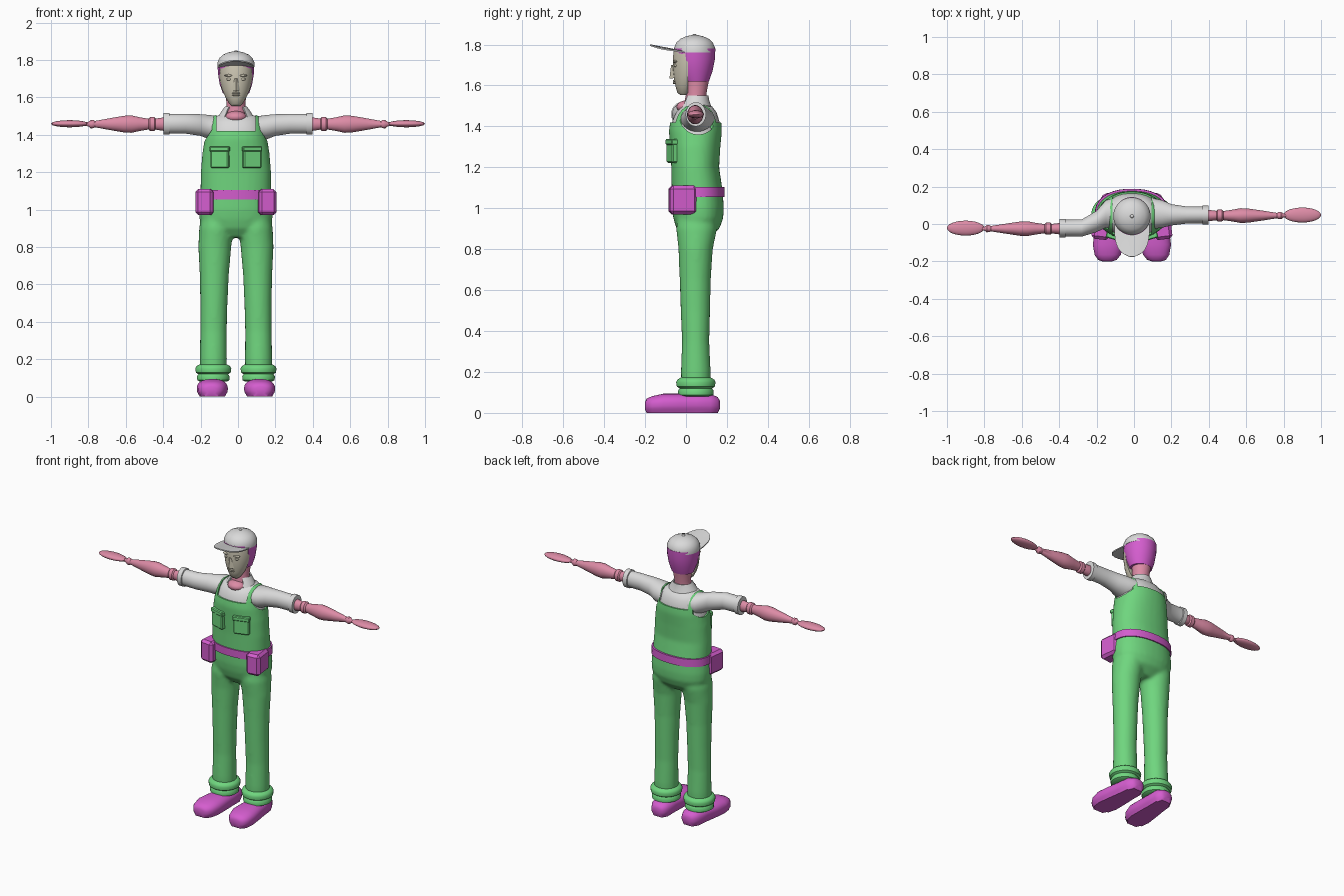
import bpy, bmesh, math
from mathutils import Vector, Matrix

cube = bpy.data.objects.get("Cube")
if cube:
    bpy.data.objects.remove(cube)

CX = -0.011  # body centre line


def material(name, *rgb):
    m = bpy.data.materials.new(name)
    m.use_nodes = True
    m.diffuse_color = (*rgb, 1)
    m.node_tree.nodes["Principled BSDF"].inputs["Base Color"].default_value = (*rgb, 1)
    return m


GREEN = material("overall green", 0.16, 0.67, 0.21)
PURPLE = material("purple", 0.66, 0.11, 0.62)
WHITE = material("shirt white", 0.70, 0.70, 0.70)
PINK = material("skin pink", 0.72, 0.26, 0.38)
FACE = material("face beige", 0.62, 0.58, 0.46)


def activate(ob):
    bpy.ops.object.select_all(action='DESELECT')
    ob.select_set(True)
    bpy.context.view_layer.objects.active = ob


def finish(ob, angle=40):
    """Apply the modifiers and smooth all but the sharp edges."""
    activate(ob)
    for m in list(ob.modifiers):
        bpy.ops.object.modifier_apply(modifier=m.name)
    bpy.ops.object.shade_smooth_by_angle(angle=math.radians(angle))
    return ob


def make(name, bm, mat):
    bmesh.ops.recalc_face_normals(bm, faces=bm.faces)
    me = bpy.data.meshes.new(name)
    bm.to_mesh(me)
    bm.free()
    me.materials.append(mat)
    ob = bpy.data.objects.new(name, me)
    bpy.context.collection.objects.link(ob)
    return ob


def add_loft(bm, rings, axis='Z', n=32, power=2.0, caps=True, gap=0):
    """Skin superellipse rings (x, y, z, ra, rb) set across an axis."""
    u, v = {'X': (1, 2), 'Y': (0, 2), 'Z': (0, 1)}[axis]
    loops = []
    for x, y, z, ra, rb in rings:
        loop = []
        for i in range(n):
            a = math.tau * (i + 0.5) / n - math.pi / 2
            c, s = math.cos(a), math.sin(a)
            p = Vector((x, y, z))
            p[u] += ra * math.copysign(abs(c) ** (2 / power), c)
            p[v] += rb * math.copysign(abs(s) ** (2 / power), s)
            loop.append(bm.verts.new(p))
        loops.append(loop)
    for a, b in zip(loops, loops[1:]):
        for i in range(gap, n - 1 - gap if gap else n):
            j = (i + 1) % n
            bm.faces.new((a[i], a[j], b[j], b[i]))
    if caps:
        bm.faces.new(loops[0])
        bm.faces.new(loops[-1])


def loft(name, mat, rings, **kw):
    bm = bmesh.new()
    add_loft(bm, rings, **kw)
    return make(name, bm, mat)


def ball(name, mat, loc, size, n=20):
    bm = bmesh.new()
    bmesh.ops.create_uvsphere(bm, u_segments=n, v_segments=n // 2 + 2, radius=1,
                              matrix=Matrix.LocRotScale(Vector(loc), None, Vector(size)))
    return make(name, bm, mat)


def box(name, mat, loc, size, turn=0, bevel=0.0):
    bm = bmesh.new()
    rot = Matrix.Rotation(turn, 3, 'Z')
    bmesh.ops.create_cube(bm, size=1, matrix=Matrix.LocRotScale(Vector(loc), rot, Vector(size)))
    if bevel:
        bmesh.ops.bevel(bm, geom=bm.edges[:], offset=bevel, segments=1, affect='EDGES')
    return make(name, bm, mat)


def cut(ob, cutters):
    for c in cutters:
        c.hide_render = True
        m = ob.modifiers.new("cut", 'BOOLEAN')
        m.operation, m.solver, m.object = 'DIFFERENCE', 'EXACT', c
    finish(ob)
    for c in cutters:
        bpy.data.objects.remove(c)


# Overalls: trunk and two legs fused into one smooth skin
trunk = [(0.85, .05, .09, .06), (.9, .058, .175, .105), (.95, .06, .196, .122), (1, .058, .198, .127),
         (1.08, .055, .19, .125), (1.2, .045, .188, .117), (1.3, .045, .18, .123),
         (1.38, .046, .167, .13), (1.43, .048, .156, .124), (1.47, .05, .145, .11),
         (1.5, .053, .125, .085), (1.512, .053, .09, .055)]
leg = [(.1, .121, .048, .071, .07), (.2, .121, .048, .073, .073), (.35, .12, .047, .071, .067),
       (.5, .118, .046, .073, .072), (.65, .116, .045, .078, .076), (.8, .113, .047, .088, .084),
       (.9, .105, .052, .092, .1), (1, .1, .055, .08, .09)]
bm = bmesh.new()
add_loft(bm, [(CX, y, z, a, b) for z, y, a, b in trunk], power=2.25)
for s in (-1, 1):
    add_loft(bm, [(CX + s * x, y, z, a, b) for z, x, y, a, b in leg])
overalls = make("overalls", bm, GREEN)
r = overalls.modifiers.new("fuse", 'REMESH')
r.mode, r.voxel_size = 'VOXEL', 0.011
sm = overalls.modifiers.new("soften", 'SMOOTH')
sm.factor, sm.iterations = 0.5, 6
cutters = [box("bib_cutter", GREEN, (CX, .05, 1.57), (.21, .6, .3))]
for s in (-1, 1):
    cutters.append(loft("armhole_cutter", GREEN, [(CX + s * x, .06, 1.46, .095, .1) for x in (.128, .3)],
                        axis='X'))
cut(overalls, cutters)

# Shirt under the bib, with collar
finish(loft("shirt", WHITE, [(CX, y, z - .004, a - .008, b - .009) for z, y, a, b in trunk[5:]], power=2.25))
collar = loft("collar", WHITE, [(CX, .045, 1.49, .1, .082), (CX, .048, 1.525, .078, .066),
                                (CX, .052, 1.55, .06, .058)], caps=False, gap=3)
collar.modifiers.new("thick", 'SOLIDIFY').thickness = 0.008
finish(collar)

# Belt
finish(loft("belt", PURPLE, [(CX, .056, 1.055, .199, .133), (CX, .055, 1.105, .197, .133)], power=2.25))

for s, side in ((-1, "right"), (1, "left")):
    fx = CX + s * .121
    # Rolled cuffs
    cuff = [(.08, .072), (.088, .086), (.108, .088), (.12, .08), (.128, .093), (.15, .097),
            (.163, .09), (.172, .075)]
    finish(loft(side + "_cuff", GREEN, [(fx, .048, z, q, q) for z, q in cuff]))

    # Shoes, flat underneath
    shoe = [(-.2, .035, .025, .02), (-.192, .036, .05, .034), (-.165, .038, .07, .044), (-.11, .042, .083, .052),
            (-.03, .042, .077, .052), (.05, .043, .068, .05), (.12, .042, .064, .05),
            (.155, .04, .045, .038), (.165, .04, .025, .02)]
    ob = loft(side + "_shoe", PURPLE, [(fx + s * .012 * (-y - .02) / .2, y, z, a, b) for y, z, a, b in shoe],
              axis='Y', power=2.4)
    for v in ob.data.vertices:
        v.co.z = max(v.co.z, 0) if v.co.z > .012 else 0
    finish(ob)

    # Belt pouches and chest pockets
    finish(box(side + "_pouch", PURPLE, (CX + s * .163, -.015, 1.04), (.095, .135, .14), s * .12, .016), 20)
    turn = s * .3
    finish(box(side + "_chest_pocket", GREEN, (CX + s * .084, -.062, 1.272), (.1, .04, .1), turn, .006), 20)
    finish(box(side + "_pocket_flap", GREEN, (CX + s * .084, -.065, 1.324), (.108, .044, .028), turn, .005), 20)

    # Sleeves
    ay = .013 + s * .035
    my = (ay + .05) / 2
    sleeve = [(.09, .056, 1.435, .085, .062), (.15, .054, 1.44, .074, .066), (.2, my, 1.452, .057, .058),
              (.28, ay, 1.459, .046, .053), (.365, ay, 1.459, .045, .052), (.367, ay, 1.459, .05, .059),
              (.397, ay, 1.459, .05, .059), (.398, ay, 1.459, .038, .045)]
    finish(loft(side + "_sleeve", WHITE, [(s * x, y, z, a, b) for x, y, z, a, b in sleeve], axis='X'))

    # Jointed forearms and flat hands
    arm = [(.37, .032), (.4, .036), (.44, .03), (.447, .038), (.47, .038), (.478, .029), (.53, .038),
           (.57, .047), (.61, .045), (.69, .031), (.765, .017), (.772, .022), (.787, .023), (.8, .012), (.82, .01)]
    finish(loft(side + "_forearm", PINK, [(s * x, ay - .003, 1.457, q * .85, q) for x, q in arm], axis='X', n=20))
    finish(ball(side + "_hand", PINK, (s * .9, ay, 1.459), (.1, .04, .019), 24))

# Neck and open throat
finish(loft("neck", PINK, [(CX, .045, 1.46, .07, .06), (CX, .045, 1.52, .056, .052),
                           (CX, .05, 1.56, .05, .05), (CX, .055, 1.64, .058, .06)]))
finish(ball("throat", PINK, (CX, .005, 1.495), (.058, .052, .032)))

# Face mask and its features
skull = [(1.553, -.012, .022, .016), (1.565, -.008, .035, .035), (1.6, 0, .056, .052), (1.64, .015, .074, .076),
         (1.69, .03, .088, .094), (1.74, .036, .094, .1), (1.77, .04, .094, .1)]
face = loft("face", FACE, [(CX, y, z, a, b) for z, y, a, b in skull])
cut(face, [box("face_cutter", FACE, (CX, .165, 1.65), (.4, .31, .4))])
bm = bmesh.new()
bmesh.ops.create_cone(bm, cap_ends=True, segments=4, radius1=.023, radius2=.007, depth=.065)
bmesh.ops.transform(bm, matrix=Matrix.Translation((CX, -.062, 1.668)) @ Matrix.Rotation(.12, 4, 'X'),
                    verts=bm.verts)
finish(make("nose", bm, FACE), 60)
for s in (-1, 1):
    finish(ball("eye", FACE, (CX + s * .036, -.05, 1.697), (.015, .01, .008), 12))
    finish(ball("brow", FACE, (CX + s * .036, -.052, 1.717), (.025, .012, .007), 12))
for z in (1.612, 1.622):
    finish(ball("lip", FACE, (CX, -.054, z), (.021, .011, .006), 12))

# Hair, trimmed away from the face
hair = loft("hair", PURPLE, [(CX, .05, 1.62, .07, .062), (CX, .045, 1.67, .087, .085),
                             (CX, .042, 1.73, .097, .1), (CX, .042, 1.78, .099, .102)])
trim = box("hair_cutter", PURPLE, (0, 0, 0), (.4, .3, .3))
trim.location = (CX, -.143, 1.597)
trim.rotation_euler = (.06, 0, 0)
bpy.context.view_layer.update()
cut(hair, [trim])

# Cap: dome, button and curved brim
dome = [(1.762, .1), (1.785, .1), (1.81, .089), (1.828, .07), (1.84, .042), (1.846, .015)]
finish(loft("cap_dome", WHITE, [(CX, .042, z, q, q) for z, q in dome]), 60)
finish(ball("cap_button", WHITE, (CX, .042, 1.846), (.01, .01, .006), 12))
bm = bmesh.new()
bmesh.ops.create_grid(bm, x_segments=14, y_segments=10, size=1)
for v in bm.verts:
    t = (1 - v.co.y) / 2
    w = .094 * math.sqrt(max(1 - t ** 3.2, .02))
    x = v.co.x * w
    y = .0 - .175 * t
    v.co = (CX + x, y, 1.767 + .034 * t - 1.6 * x * x * t)
brim = make("cap_brim", bm, WHITE)
brim.modifiers.new("thick", 'SOLIDIFY').thickness = 0.007
finish(brim)
